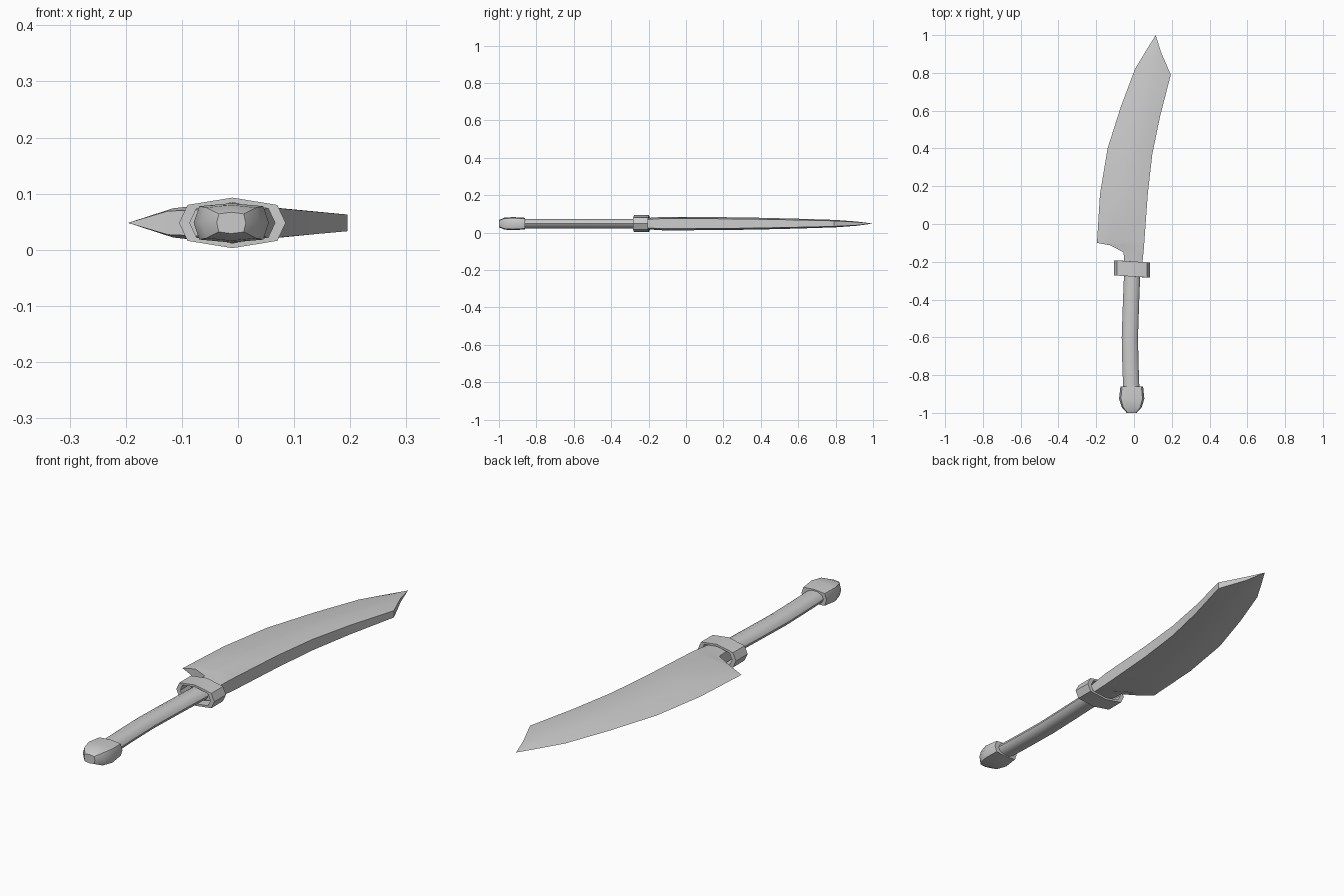
import bpy, bmesh, math
from mathutils import Vector

cube = bpy.data.objects.get("Cube")
if cube:
    bpy.data.objects.remove(cube)

MID = 0.048  # height of the central plane

steel = bpy.data.materials.new("plain_grey")
steel.use_nodes = True
grey = (0.6, 0.6, 0.6, 1)
steel.diffuse_color = grey
steel.node_tree.nodes["Principled BSDF"].inputs["Base Color"].default_value = grey


def loft(name, rings, angle=35, loop=False):
    """Skin a row of equal rings; cap the ends, or join last to first."""
    bm = bmesh.new()
    rows = [[bm.verts.new(p) for p in r] for r in rings]
    n = len(rows[0])
    pairs = list(zip(rows, rows[1:]))
    if loop:
        pairs.append((rows[-1], rows[0]))
    else:
        bm.faces.new(rows[0])
        bm.faces.new(rows[-1])
    for a, b in pairs:
        for i in range(n):
            j = (i + 1) % n
            bm.faces.new((a[i], a[j], b[j], b[i]))
    bmesh.ops.remove_doubles(bm, verts=bm.verts, dist=0.0005)
    bmesh.ops.recalc_face_normals(bm, faces=bm.faces)
    mesh = bpy.data.meshes.new(name)
    bm.to_mesh(mesh)
    bm.free()
    mesh.materials.append(steel)
    ob = bpy.data.objects.new(name, mesh)
    bpy.context.collection.objects.link(ob)
    bpy.ops.object.select_all(action="DESELECT")
    ob.select_set(True)
    bpy.context.view_layer.objects.active = ob
    bpy.ops.object.shade_smooth_by_angle(angle=math.radians(angle))
    return ob


# Blade: cutting edge point, spine point, edge thickness, body thickness
stations = [
    ((-.050, -.25), (.040, -.25), .024, .75),
    ((-.055, -.15), (.050, -.15), .024, .95),
    ((-.125, -.113), (.053, -.12), .021, 1),
    ((-.196, -.10), (.055, -.09), 0, 1),
    ((-.180, .16), (.073, .16), 0, .97),
    ((-.140, .40), (.097, .37), 0, .88),
    ((-.070, .62), (.138, .57), 0, .74),
    ((.005, .82), (.195, .79), 0, .55),
    ((.062, .915), (.143, .91), 0, .32),
    ((.115, 1.0), (.115, 1.0), 0, 0),
]
profile = [(.32, .026), (.68, .036), (1, .027)]
sections = []
for edge, spine, edge_half, k in stations:
    e, s = Vector(edge), Vector(spine)
    half = [(e, edge_half)] + [(e.lerp(s, t), h * k) for t, h in profile]
    top = [(p.x, p.y, MID + h) for p, h in half]
    low = [(p.x, p.y, MID - h) for p, h in reversed(half)]
    sections.append(top + low)
loft("blade", sections)

# Handle: a gently bowed oval grip
grip = [(-.88, -.014), (-.74, -.019), (-.60, -.022), (-.42, -.016), (-.22, -.008)]
loft("handle", [[(cx + .043 * math.cos(a), y, MID + .026 * math.sin(a))
                 for a in (math.tau * i / 10 for i in range(10))]
                for y, cx in grip], angle=50)

# Guard: a slightly tilted eight-sided collar
OUTLINE = [(-.095, 0), (-.080, .032), (0, .045), (.080, .032),
           (.095, 0), (.080, -.032), (0, -.045), (-.080, -.032)]


def collar(y, sx, sz):
    return [(-.010 + x * sx, y - .06 * x, MID + z * sz) for x, z in OUTLINE]


loft("guard", [collar(-.278, 1, 1), collar(-.198, 1, 1),
               collar(-.198, .8, .8), collar(-.278, .8, .8)], angle=30, loop=True)

# Pommel: flattened six-sided cap narrowing to the butt
cap = [(-.860, .060, .031), (-.925, .067, .035), (-.972, .052, .032), (-1.0, .026, .019)]
loft("pommel", [[(-.012 + w * x, y, MID + h * z) for x, z in
                 ((-1, 0), (-.85, .85), (0, 1), (.85, .85),
                  (1, 0), (.85, -.85), (0, -1), (-.85, -.85))]
                for y, w, h in cap], angle=40)
